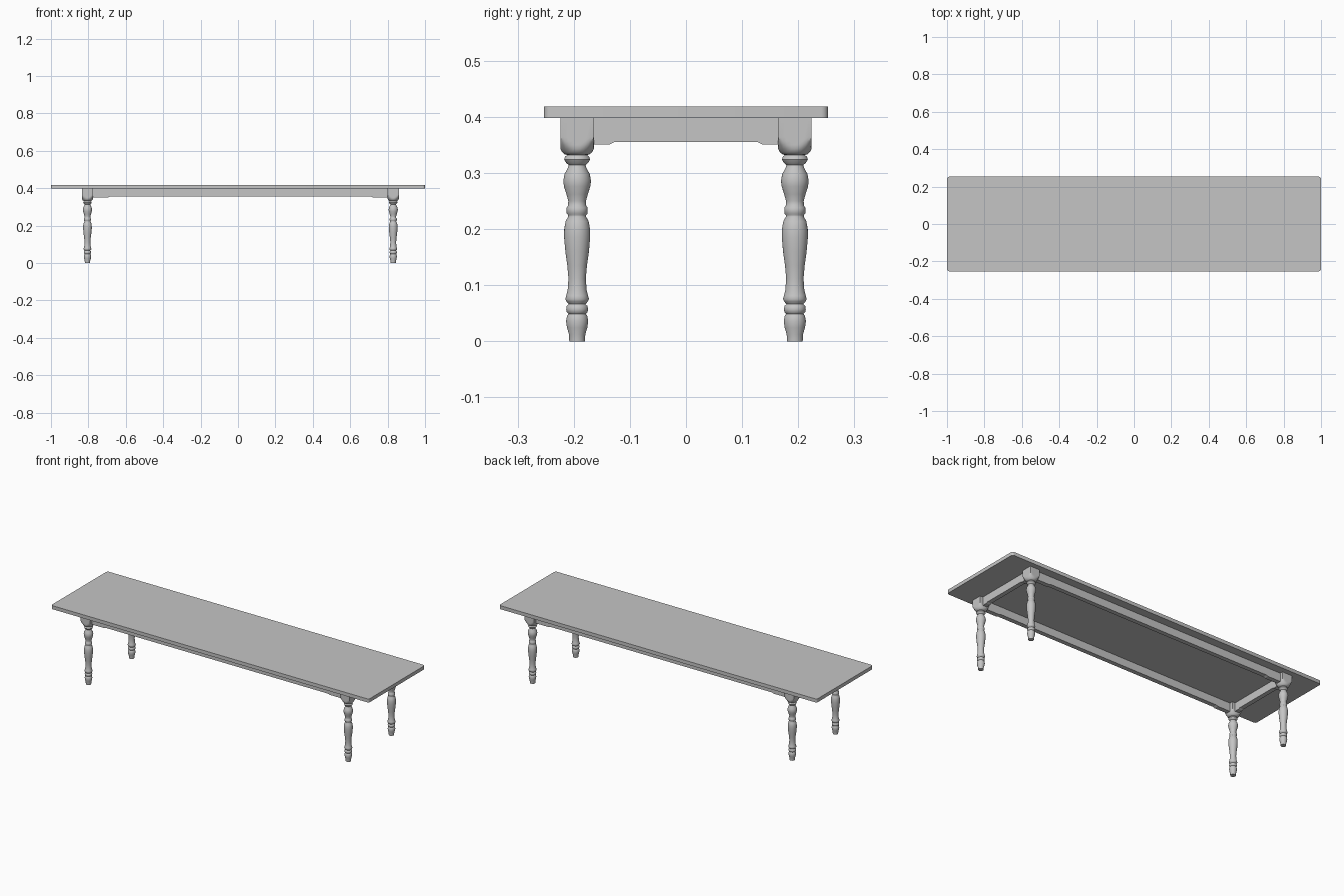
import bpy, bmesh, math

cube = bpy.data.objects.get("Cube")
if cube:
    bpy.data.objects.remove(cube, do_unlink=True)

grey = bpy.data.materials.new("plain grey")
grey.use_nodes = True
COLOUR = (0.56, 0.56, 0.56, 1)
grey.diffuse_color = COLOUR
grey.node_tree.nodes["Principled BSDF"].inputs["Base Color"].default_value = COLOUR

X_LEFT, X_RIGHT, Y_LEG = 0.83, -0.805, 0.194
X_MID = (X_LEFT + X_RIGHT) / 2
Z_UNDER, Z_TOP = 0.398, 0.418
BLOCK = 0.03


def finish(name, bm, angle=35):
    bmesh.ops.recalc_face_normals(bm, faces=bm.faces)
    mesh = bpy.data.meshes.new(name)
    bm.to_mesh(mesh)
    bm.free()
    mesh.materials.append(grey)
    obj = bpy.data.objects.new(name, mesh)
    bpy.context.collection.objects.link(obj)
    bpy.ops.object.select_all(action='DESELECT')
    obj.select_set(True)
    bpy.context.view_layer.objects.active = obj
    bpy.ops.object.shade_smooth_by_angle(angle=math.radians(angle))
    return obj


# Table top: thin slab with softened plan corners
bm = bmesh.new()
bmesh.ops.create_cube(bm, size=1)
for v in bm.verts:
    v.co.x *= 2
    v.co.y *= 0.506
    v.co.z = Z_TOP if v.co.z > 0 else Z_UNDER
uprights = [e for e in bm.edges if abs(e.verts[0].co.z - e.verts[1].co.z) > 0.01]
bmesh.ops.bevel(bm, geom=uprights, offset=0.012, segments=4, profile=0.5, affect='EDGES')
finish("table_top", bm)

# Turned leg: (radius, height); radii past the block size are squared off
PROFILE = [
    (.014, 0), (.0145, .012), (.018, .024), (.0198, .036), (.018, .045),
    (.0155, .049), (.0185, .052), (.0195, .057), (.0185, .063), (.015, .066),
    (.019, .071), (.0212, .075), (.0195, .081), (.0168, .092), (.0155, .112),
    (.0175, .135), (.021, .16), (.0232, .185), (.023, .2), (.0205, .214),
    (.016, .222), (.016, .225), (.0188, .228), (.0188, .238), (.016, .242),
    (.0158, .25), (.019, .262), (.0235, .276), (.0247, .286), (.0225, .298),
    (.0165, .309), (.015, .314), (.0195, .318), (.0232, .324), (.0215, .329),
    (.0175, .332), (.022, .333), (.0265, .337), (.0305, .343), (.035, .35),
    (.039, .357), (.043, .364), (.043, Z_UNDER),
]
SIDES = 32


def clamp(value):
    return max(-BLOCK, min(BLOCK, value))


def turned_leg(name, x, y):
    bm = bmesh.new()
    rings = []
    for radius, z in PROFILE:
        angles = [math.tau * i / SIDES for i in range(SIDES)]
        rings.append([bm.verts.new((x + clamp(radius * math.cos(a)),
                                    y + clamp(radius * math.sin(a)), z)) for a in angles])
    for low, high in zip(rings, rings[1:]):
        for i in range(SIDES):
            j = (i + 1) % SIDES
            bm.faces.new((low[i], low[j], high[j], high[i]))
    bm.faces.new(rings[0])
    bm.faces.new(rings[-1])
    finish(name, bm, 45)


for side, x in (("left", X_LEFT), ("right", X_RIGHT)):
    for end, y in (("front", -Y_LEG), ("back", Y_LEG)):
        turned_leg(f"{end}_{side}_leg", x, y)


# Aprons: boards with slightly deeper shoulders beside the legs
def apron(name, half, shoulder, centre, along_x, thick=0.025):
    step = shoulder - 0.008
    outline = [(-half, Z_UNDER), (-half, .351), (-shoulder, .351), (-step, .355),
               (step, .355), (shoulder, .351), (half, .351), (half, Z_UNDER)]
    bm = bmesh.new()
    verts = []
    for u, z in outline:
        across = -thick / 2
        xy = (u, across) if along_x else (across, u)
        verts.append(bm.verts.new((centre[0] + xy[0], centre[1] + xy[1], z)))
    face = bm.faces.new(verts)
    moved = bmesh.ops.extrude_face_region(bm, geom=[face])["geom"]
    shift = (0, thick, 0) if along_x else (thick, 0, 0)
    bmesh.ops.translate(bm, vec=shift, verts=[g for g in moved if isinstance(g, bmesh.types.BMVert)])
    finish(name, bm, 20)


long_half = (X_LEFT - X_RIGHT) / 2 - BLOCK + 0.005
short_half = Y_LEG - BLOCK + 0.005
for end, y in (("front", -Y_LEG), ("back", Y_LEG)):
    apron(f"{end}_apron", long_half, long_half - 0.085, (X_MID, y), True)
for side, x in (("left", X_LEFT), ("right", X_RIGHT)):
    apron(f"{side}_apron", short_half, short_half - 0.033, (x, 0), False)
